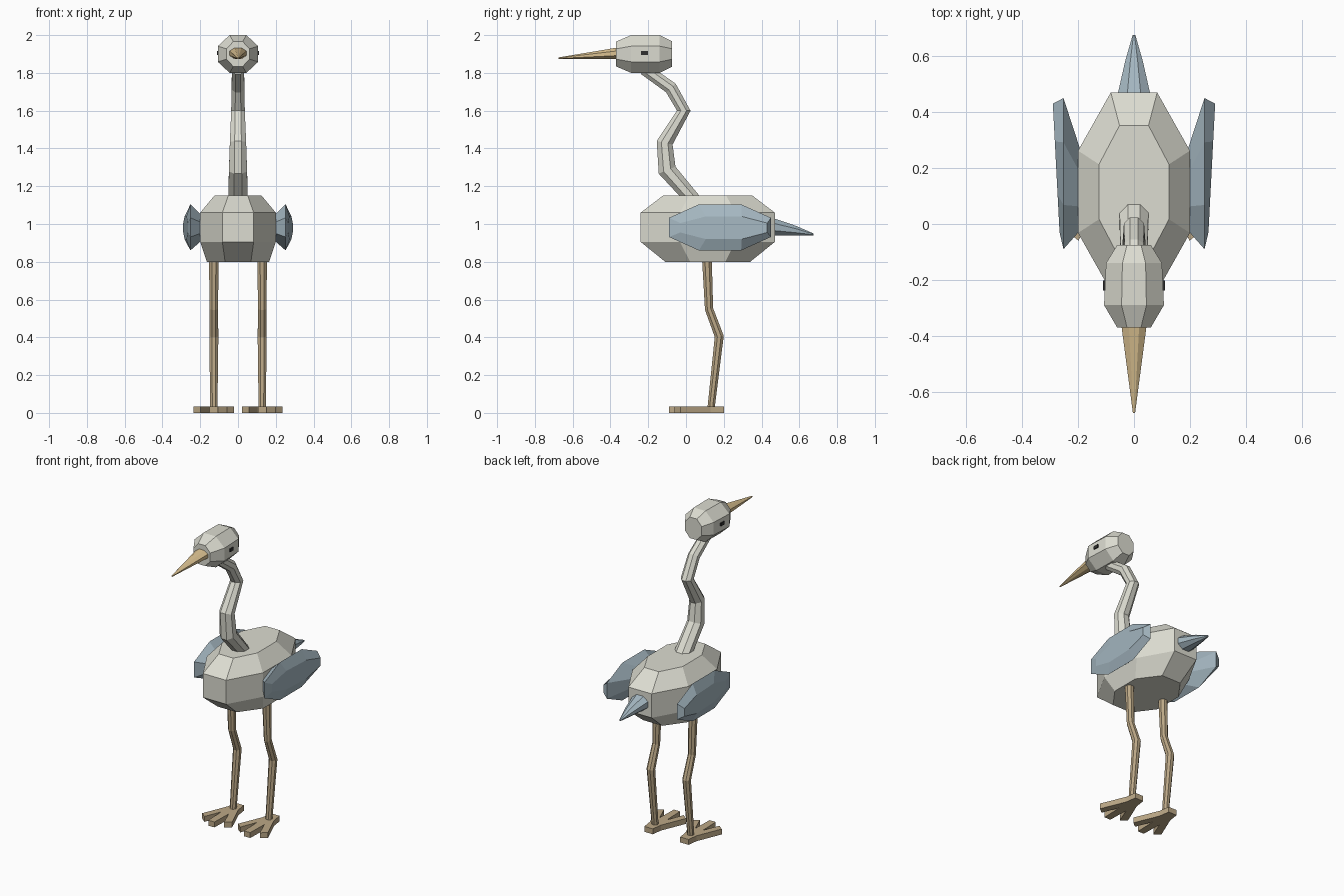
import bpy, bmesh
from math import cos, sin, pi
from mathutils import Vector as V

if "Cube" in bpy.data.objects:
    bpy.data.objects.remove(bpy.data.objects["Cube"])

X, Y, Z = V((1, 0, 0)), V((0, 1, 0)), V((0, 0, 1))


def material(name, rgb):
    m = bpy.data.materials.new(name)
    m.diffuse_color = (*rgb, 1)
    m.use_nodes = True
    m.node_tree.nodes["Principled BSDF"].inputs["Base Color"].default_value = m.diffuse_color
    return m


CREAM = material("cream", (0.72, 0.72, 0.64))
BLUE = material("slate_blue", (0.38, 0.48, 0.54))
HORN = material("horn", (0.70, 0.53, 0.28))
BROWN = material("brown", (0.50, 0.39, 0.24))
BLACK = material("black", (0.03, 0.03, 0.03))


def octagon(c, u, v):
    """Flat-sided octagon; u and v reach to the middle of the sides."""
    k = 1 / cos(pi / 8)
    return [V(c) + k * (u * cos(a) + v * sin(a))
            for a in (pi / 8 + i * pi / 4 for i in range(8))]


def loft(name, rings, mat):
    """Skin a list of equal-sized rings and cap both ends."""
    bm = bmesh.new()
    rows = [[bm.verts.new(p) for p in r] for r in rings]
    n = len(rows[0])
    for a, b in zip(rows, rows[1:]):
        for i in range(n):
            j = (i + 1) % n
            bm.faces.new((a[i], a[j], b[j], b[i]))
    bm.faces.new(rows[0])
    bm.faces.new(rows[-1])
    bmesh.ops.recalc_face_normals(bm, faces=bm.faces)
    me = bpy.data.meshes.new(name)
    bm.to_mesh(me)
    bm.free()
    me.materials.append(mat)
    ob = bpy.data.objects.new(name, me)
    bpy.context.collection.objects.link(ob)
    return ob


def tube(name, x, path, mat, level_ends=True):
    """Octagonal tube through (y, z, radius) points in a plane of constant x."""
    pts = [V((x, y, z)) for y, z, r in path]
    rings = []
    for i, p in enumerate(pts):
        a = (p - pts[i - 1]).normalized() if i else V()
        b = (pts[i + 1] - p).normalized() if i < len(pts) - 1 else V()
        t = (a + b).normalized()
        if level_ends and i == 0:
            t = Z if b.z > 0 else -Z
        r = path[i][2]
        rings.append(octagon(p, X * r, t.cross(X) * r))
    return loft(name, rings, mat)


def mirror_pair(ob):
    m = ob.modifiers.new("mirror", 'MIRROR')
    m.use_axis[0] = True


# Body: octagons stacked upwards (z, half width, half length)
loft("body", [octagon((0, 0.115, z), X * w, Y * l) for z, w, l in
              ((0.80, 0.165, 0.225), (0.905, 0.2, 0.355),
               (1.06, 0.2, 0.355), (1.15, 0.125, 0.237))], CREAM)

# Neck
tube("neck", 0, [(0.035, 1.13, 0.052), (-0.10, 1.285, 0.048), (-0.113, 1.43, 0.043),
                 (-0.012, 1.60, 0.036), (-0.08, 1.72, 0.034), (-0.22, 1.82, 0.032)], CREAM)

# Head: octagons along y (y, half width, half height)
loft("head", [octagon((0, y, 1.9), X * w, Z * h) for y, w, h in
              ((-0.37, 0.06, 0.066), (-0.29, 0.107, 0.1),
               (-0.14, 0.1, 0.1), (-0.075, 0.06, 0.068))], CREAM)

# Beak
loft("beak", [octagon((0, y, z), X * w, Z * h) for y, z, w, h in
              ((-0.34, 1.906, 0.048, 0.032), (-0.675, 1.878, 0.004, 0.004))], HORN)

# Tail
loft("tail", [octagon((0, y, z), X * w, Z * h) for y, z, w, h in
              ((0.43, 0.99, 0.066, 0.052), (0.58, 0.965, 0.032, 0.026),
               (0.675, 0.945, 0.005, 0.005))], BLUE)

# Eyes
mirror_pair(loft("eyes", [[V((x, -0.22 + a * 0.018, 1.905 + b * 0.01)) for a, b in
                           ((-1, -1), (1, -1), (1, 1), (-1, 1))] for x in (0.09, 0.11)], BLACK))

# Wings: small root, wide rim, slightly flared outer face
root = octagon((0.19, 0.12, 0.98), Y * 0.14, Z * 0.065)
rim = octagon((0.252, 0.18, 0.982), Y * 0.27, Z * 0.122)
outer = octagon((0.278, 0.2, 0.98), Y * 0.23 + X * 0.012, Z * 0.06)
mirror_pair(loft("wings", [root, rim, outer], BLUE))

# Legs
mirror_pair(tube("legs", 0.128, [(0.11, 0.83, 0.026), (0.122, 0.55, 0.022),
                                 (0.176, 0.405, 0.024), (0.132, 0.02, 0.019)], BROWN))

# Feet: half outline mirrored about the foot centre, then extruded
half = [(0.03, 0.2), (0.04, 0.13), (0.107, -0.03), (0.07, -0.06),
        (0.026, 0.05), (0.022, -0.09)]
outline = half + [(-x, y) for x, y in reversed(half)]
mirror_pair(loft("feet", [[V((0.128 + x, y, z)) for x, y in outline]
                          for z in (0, 0.035)], BROWN))
